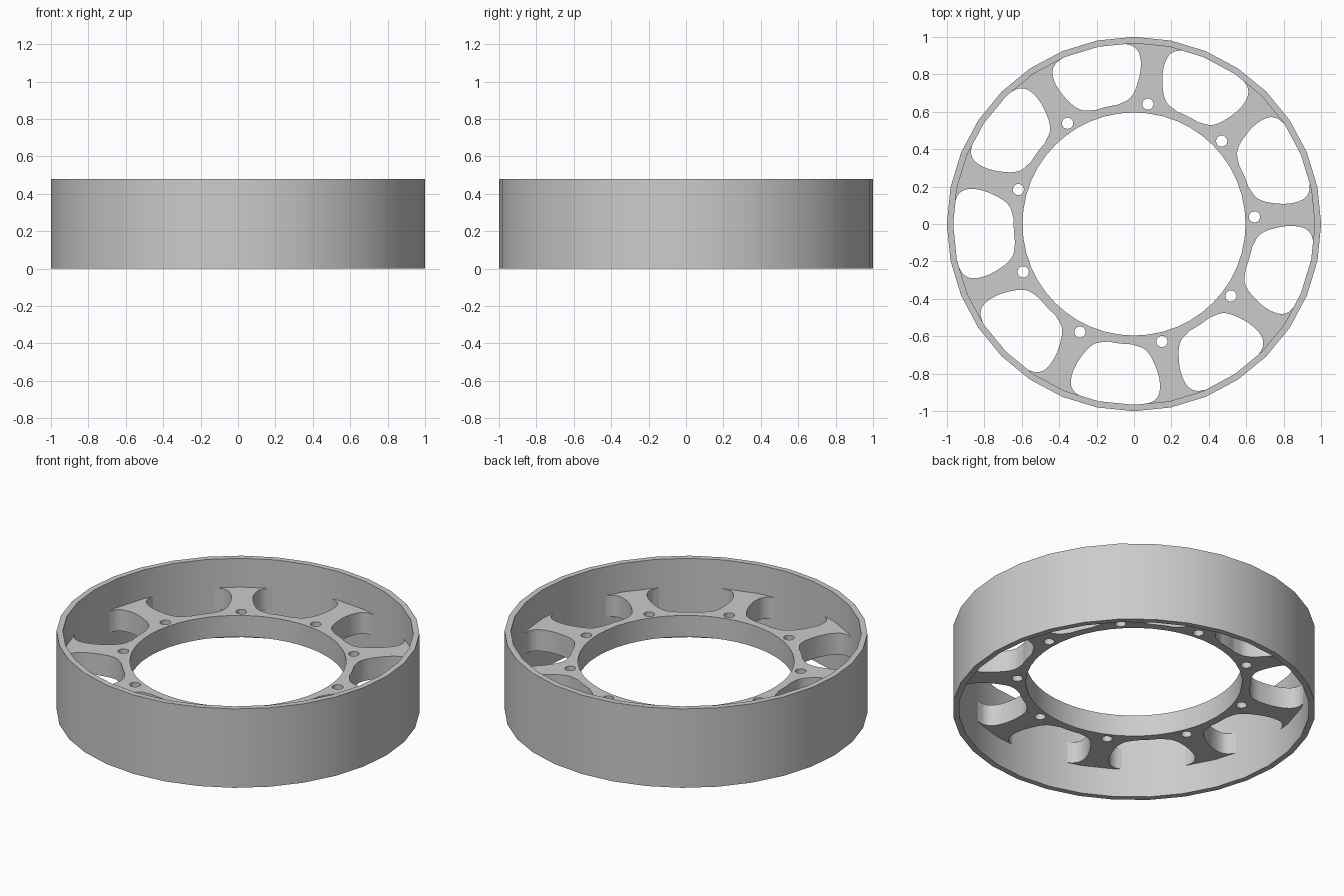
import bpy, bmesh
from math import sin, cos, asin, radians, pi, tau
from mathutils import Vector

cube = bpy.data.objects.get("Cube")
if cube:
    bpy.data.objects.remove(cube, do_unlink=True)

SPOKES = 9
FIRST = radians(3.4)

grey = bpy.data.materials.new("machined grey")
grey.use_nodes = True
grey.diffuse_color = (0.6, 0.6, 0.6, 1)
grey.node_tree.nodes["Principled BSDF"].inputs["Base Color"].default_value = (0.6, 0.6, 0.6, 1)


def circle(radius, count, centre=(0, 0)):
    return [(centre[0] + radius * cos(tau * i / count),
             centre[1] + radius * sin(tau * i / count)) for i in range(count)]


def smooth_path(points, steps=5):
    """Pass a Catmull-Rom curve through the points."""
    p = [Vector(q) for q in points]
    p = [2 * p[0] - p[1]] + p + [2 * p[-1] - p[-2]]
    out = []
    for a, b, c, d in zip(p, p[1:], p[2:], p[3:]):
        for k in range(steps):
            t = k / steps
            out.append(0.5 * (2 * b + (c - a) * t + (2 * a - 5 * b + 4 * c - d) * t * t
                              + (3 * b - a - 3 * c + d) * t ** 3))
    return out + [p[-2]]


def plate(name, outlines, bottom, top):
    """Extrude nested outlines into a solid plate with holes."""
    curve = bpy.data.curves.new(name + "_outline", 'CURVE')
    curve.dimensions = '2D'
    curve.fill_mode = 'BOTH'
    curve.extrude = (top - bottom) / 2
    for outline in outlines:
        spline = curve.splines.new('POLY')
        spline.points.add(len(outline) - 1)
        for point, (x, y) in zip(spline.points, outline):
            point.co = (x, y, 0, 1)
        spline.use_cyclic_u = True
    helper = bpy.data.objects.new(name + "_helper", curve)
    bpy.context.collection.objects.link(helper)
    graph = bpy.context.evaluated_depsgraph_get()
    mesh = bpy.data.meshes.new_from_object(helper.evaluated_get(graph))
    bpy.data.objects.remove(helper, do_unlink=True)
    bm = bmesh.new()
    bm.from_mesh(mesh)
    bmesh.ops.remove_doubles(bm, verts=bm.verts, dist=0.0002)
    bmesh.ops.translate(bm, verts=bm.verts, vec=(0, 0, (top + bottom) / 2))
    bmesh.ops.recalc_face_normals(bm, faces=bm.faces)
    bm.to_mesh(mesh)
    bm.free()
    mesh.name = name
    mesh.materials.clear()
    mesh.materials.append(grey)
    obj = bpy.data.objects.new(name, mesh)
    bpy.context.collection.objects.link(obj)
    bpy.ops.object.select_all(action='DESELECT')
    obj.select_set(True)
    bpy.context.view_layer.objects.active = obj
    bpy.ops.object.shade_smooth_by_angle(angle=radians(30))
    return obj


# Outer rim
plate("outer_rim", [circle(1, 32), circle(0.966, 32)], 0, 0.48)

# Spoke flank as (radius, half width), filleted into hub and rim
flank = smooth_path([(0.643, 0.16), (0.665, 0.108), (0.70, 0.082), (0.75, 0.068),
                     (0.81, 0.06), (0.87, 0.064), (0.92, 0.082), (0.95, 0.115),
                     (0.964, 0.16)])
flank = [(r, asin(w / r)) for r, w in flank]
flank.append((0.975, flank[-1][1]))
tip = flank[-1][1]
root = flank[0][1]
step = tau / SPOKES

# One spoke: up one flank, across the tip, down the other, along the hub
sector = [(r, -a) for r, a in flank]
sector += [(0.975, tip * k / 4) for k in range(-3, 4)]
sector += [(r, a) for r, a in reversed(flank)]
sector += [(0.643, root + (step - 2 * root) * k / 6) for k in range(1, 6)]
star = [(r * cos(a + FIRST + i * step), r * sin(a + FIRST + i * step))
        for i in range(SPOKES) for r, a in sector]

# Spoked hub with its bore and one bolt hole per spoke
bolts = [circle(0.03, 20, (0.645 * cos(FIRST + i * step), 0.645 * sin(FIRST + i * step)))
         for i in range(SPOKES)]
plate("spoked_hub", [star, circle(0.596, 48)] + bolts, 0.175, 0.305)
